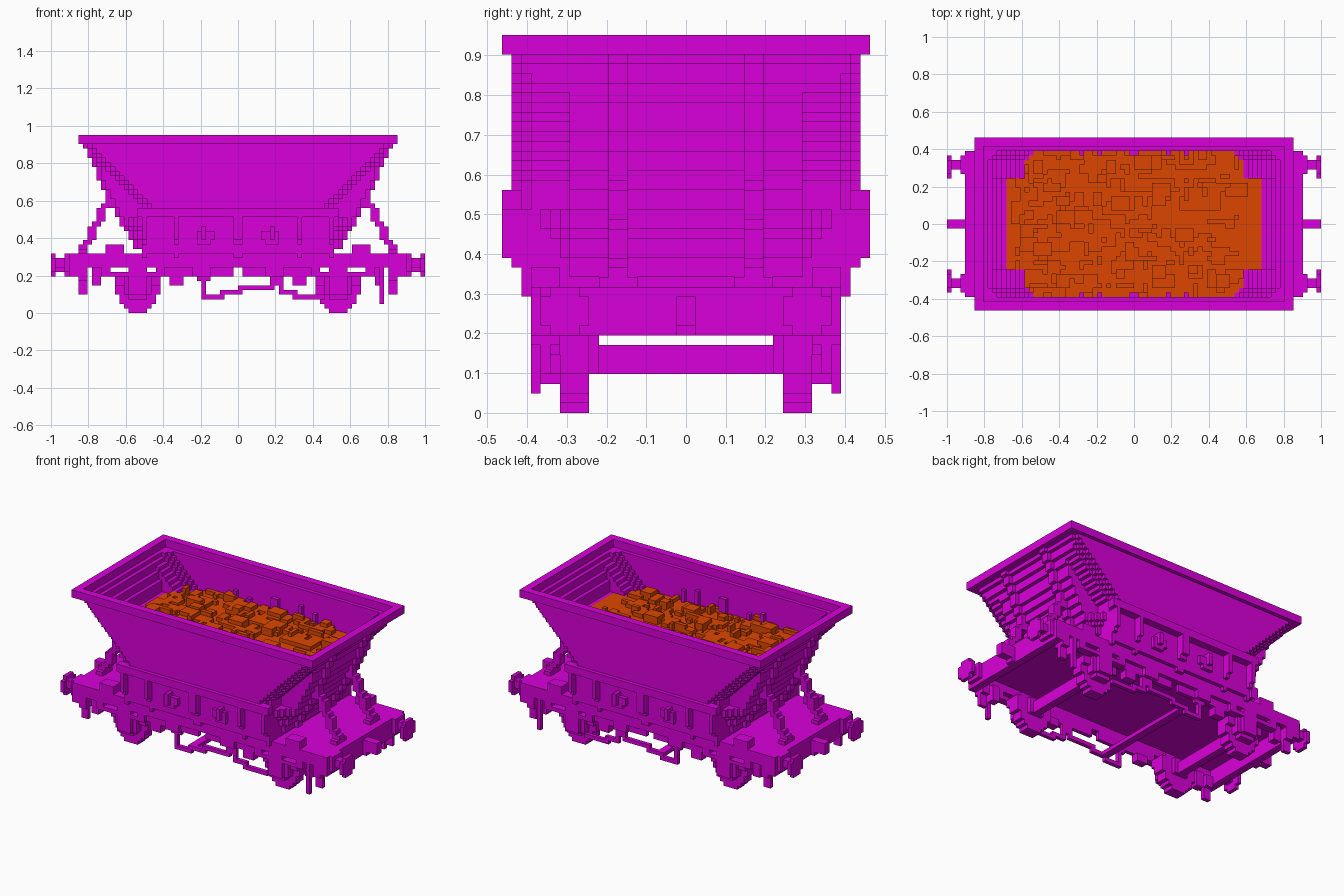
import bpy, bmesh, math, random

if "Cube" in bpy.data.objects:
    bpy.data.objects.remove(bpy.data.objects["Cube"], do_unlink=True)

V = 2 / 82            # size of one block
FLOOR = 28            # height of the load inside the hopper
random.seed(4)


def material(name, rgb):
    m = bpy.data.materials.new(name)
    m.use_nodes = True
    m.diffuse_color = (*rgb, 1)
    m.node_tree.nodes["Principled BSDF"].inputs["Base Color"].default_value = (*rgb, 1)
    return m


PAINT = material("magenta paint", (0.70, 0.0, 0.70))
ORE = material("orange ore", (0.73, 0.062, 0.0))


def blocks(name, cells, mat=PAINT):
    """Object made of the outer skin of a set of unit blocks."""
    cells = set(cells)
    bm = bmesh.new()
    verts = {}
    for c in cells:
        for axis in range(3):
            for side in (0, 1):
                n = list(c)
                n[axis] += 2 * side - 1
                if tuple(n) in cells:
                    continue
                loop = []
                for a, b in ((0, 0), (1, 0), (1, 1), (0, 1)):
                    p = list(c)
                    p[axis] += side
                    p[(axis + 1) % 3] += a
                    p[(axis + 2) % 3] += b
                    p = tuple(p)
                    if p not in verts:
                        verts[p] = bm.verts.new([k * V for k in p])
                    loop.append(verts[p])
                bm.faces.new(loop if side else loop[::-1])
    bmesh.ops.dissolve_limit(bm, angle_limit=math.radians(1),
                             verts=bm.verts[:], edges=bm.edges[:])
    mesh = bpy.data.meshes.new(name)
    bm.to_mesh(mesh)
    bm.free()
    mesh.materials.append(mat)
    ob = bpy.data.objects.new(name, mesh)
    bpy.context.collection.objects.link(ob)
    return ob


def box(x0, x1, y0, y1, z0, z1, mirror=""):
    """Blocks filling a box, mirrored over the named axes."""
    out = {(x, y, z) for x in range(x0, x1) for y in range(y0, y1) for z in range(z0, z1)}
    if "x" in mirror:
        out |= {(-1 - x, y, z) for x, y, z in out}
    if "y" in mirror:
        out |= {(x, -1 - y, z) for x, y, z in out}
    return out


def reach(z):
    """Half length of the hopper at a height."""
    return round(28 + (z - 23) * 0.43 if z >= 23 else 22 + (z - 13) * 0.6)


def inside(x, y, z, wall=0):
    """True within the hopper section: a long middle and steeper-cut corners."""
    ax, ay = abs(x + 0.5), abs(y + 0.5)
    end = reach(z) - 1 - wall / 2
    if ay < 12 - wall:
        return ax < end
    if z >= 21:
        step = min(4, max(2, ay + wall - 13.5))
        return ay < 18 - wall and ax < min(max(z, 23) - step - wall, end)
    # straight side panels between tapered chute ends
    return ay < 17 and ax < 21 or ay < 13 + (z - 12) // 2 and ax < end - (ay - 11.5)


# Hopper shell: closed lower chute, hollow above
shell = [(x, y, z) for z in range(13, 37) for x in range(-36, 36) for y in range(-19, 19)
         if inside(x, y, z) and not (z >= FLOOR and inside(x, y, z, 2))]
blocks("hopper_shell", shell)

# Top rim
blocks("hopper_rim", box(-35, 35, -19, 19, 37, 39) - box(-33, 33, -17, 17, 37, 39))

# Ribs on the sloping ends
ribs = set()
for z in range(14, 37):
    ribs |= box(reach(z) - 1, reach(z), 6, 8, z, z + 1, "xy")
blocks("end_ribs", ribs)

# Small posts on the inner side walls
posts = set()
for x, w, top in ((-12, 1, 32), (-8, 1, 31), (-1, 2, 33), (7, 1, 33), (11, 1, 32)):
    posts |= box(x, x + w, 15, 16, FLOOR, top, "y")
blocks("inner_posts", posts)

# Uneven load of ore, heaped in small overlapping lumps
base = {(x, y) for x in range(-30, 30) for y in range(-16, 16) if inside(x, y, FLOOR, 2)}
ore = {(x, y, FLOOR) for x, y in base}
for lump in range(260):
    x, y = random.randint(-27, 22), random.randint(-16, 15)
    w, d = random.randint(1, 4), random.randint(1, 3)
    top = random.choice((2, 2, 2, 2, 2, 3))
    ore |= {c for c in box(x, x + w, y, y + d, FLOOR, FLOOR + top) if c[:2] in base}
blocks("ore_load", ore - posts, ORE)

# Ledge and bracket ribs along both lower sides
ledge = box(-22, 22, 17, 19, 21, 23, "y")
for x in (0, 13, 20):
    ledge |= box(x, x + 1, 17, 19, 16, 21, "xy") | box(x, x + 1, 17, 18, 15, 16, "xy")
    ledge |= box(x, x + 1, 16, 17, 12, 13, "xy")
blocks("side_ledge_and_ribs", ledge)

# Chute latches
latch = box(7, 8, 17, 19, 16, 19, "xy") | box(5, 9, 17, 18, 16, 18, "xy")
latch |= box(6, 9, 17, 18, 15, 16, "xy")
blocks("chute_latches", latch)

# Deck, sole bars and end beams
blocks("deck", box(-37, 37, -16, 16, 12, 13))
blocks("sole_bars", box(-35, 35, 14, 16, 10, 12, "y") | box(1, 17, 14, 15, 8, 10, "xy"))
blocks("end_beams", box(35, 37, -16, 16, 8, 12, "x"))

# Diagonal struts from deck to sloping ends
strut = box(33, 35, 5, 9, 13, 14, "xy")
for z in range(13, 25):
    x = round(34 - (z - 13) * 0.5)
    strut |= box(x - 1, x + 1, 6, 8, z, z + 1, "xy")
blocks("end_struts", strut)

# Boxes on the deck edges
blocks("deck_boxes", box(25, 29, 13, 16, 13, 15, "xy"))

# Buffers and centre couplings
buffers = box(37, 38, 11, 15, 9, 13, "xy") | box(38, 40, 12, 14, 10, 12, "xy")
buffers |= box(40, 41, 10, 15, 9, 12, "xy") | box(40, 41, 11, 14, 8, 13, "xy")
blocks("buffers", buffers)
blocks("couplings", box(37, 41, -1, 1, 9, 12, "x") | box(37, 38, -1, 1, 8, 9, "x"))

# Wheels: half width of each row, bottom to top, with hubs and axles
wheels = box(20, 24, 9, 10, 4, 8, "xy")
for z, half in enumerate((2, 3, 4, 4, 5, 5, 5, 5, 4)):
    wheels |= box(22 - half, 22 + half, 10, 13, z, z + 1, "xy")
blocks("wheels", wheels)
blocks("axles", box(21, 23, -9, 9, 4, 7, "x"))

# Axle boxes, hanging guides and springs
guard = box(19, 25, 13, 15, 4, 8, "xy") | box(20, 24, 13, 15, 3, 4, "xy")
guard |= box(20, 24, 15, 16, 4, 8, "xy") | box(17, 27, 13, 14, 6, 8, "xy")
blocks("axle_boxes", guard)
spring = box(16, 30, 14, 16, 8, 9, "xy")
for x, w in ((16, 2), (20, 4), (28, 2)):
    spring |= box(x, x + w, 14, 16, 9, 10, "xy")
blocks("springs", spring)

# Brackets under the sole bars
bracket = box(33, 35, 13, 16, 7, 10, "xy") | box(33, 35, 14, 15, 4, 7, "xy")
bracket |= box(30, 32, 13, 15, 6, 10, "xy")
bracket |= box(12, 15, 13, 15, 6, 8, "xy") | box(6, 10, 15, 16, 8, 10, "xy")
blocks("under_brackets", bracket)
blocks("brake_handles", box(31, 32, 15, 16, 2, 10, "y"))

# Brake linkage: stepped rod along each side, joined by a cross shaft
path = [(-8, 8), (-8, 3), (-4, 3), (-4, 4), (0, 4), (0, 5), (7, 5), (7, 6), (9, 6),
        (9, 4), (12, 4), (12, 3), (18, 3)]
rod = box(7, 10, 14, 15, 6, 8, "y") | box(-9, -6, 14, 15, 7, 8, "y")
for (xa, za), (xb, zb) in zip(path, path[1:]):
    rod |= box(min(xa, xb), max(xa, xb) + 1, 14, 15, min(za, zb), max(za, zb) + 1, "y")
blocks("brake_linkage", rod)
blocks("brake_shaft", box(-4, -2, -14, 14, 4, 5))
